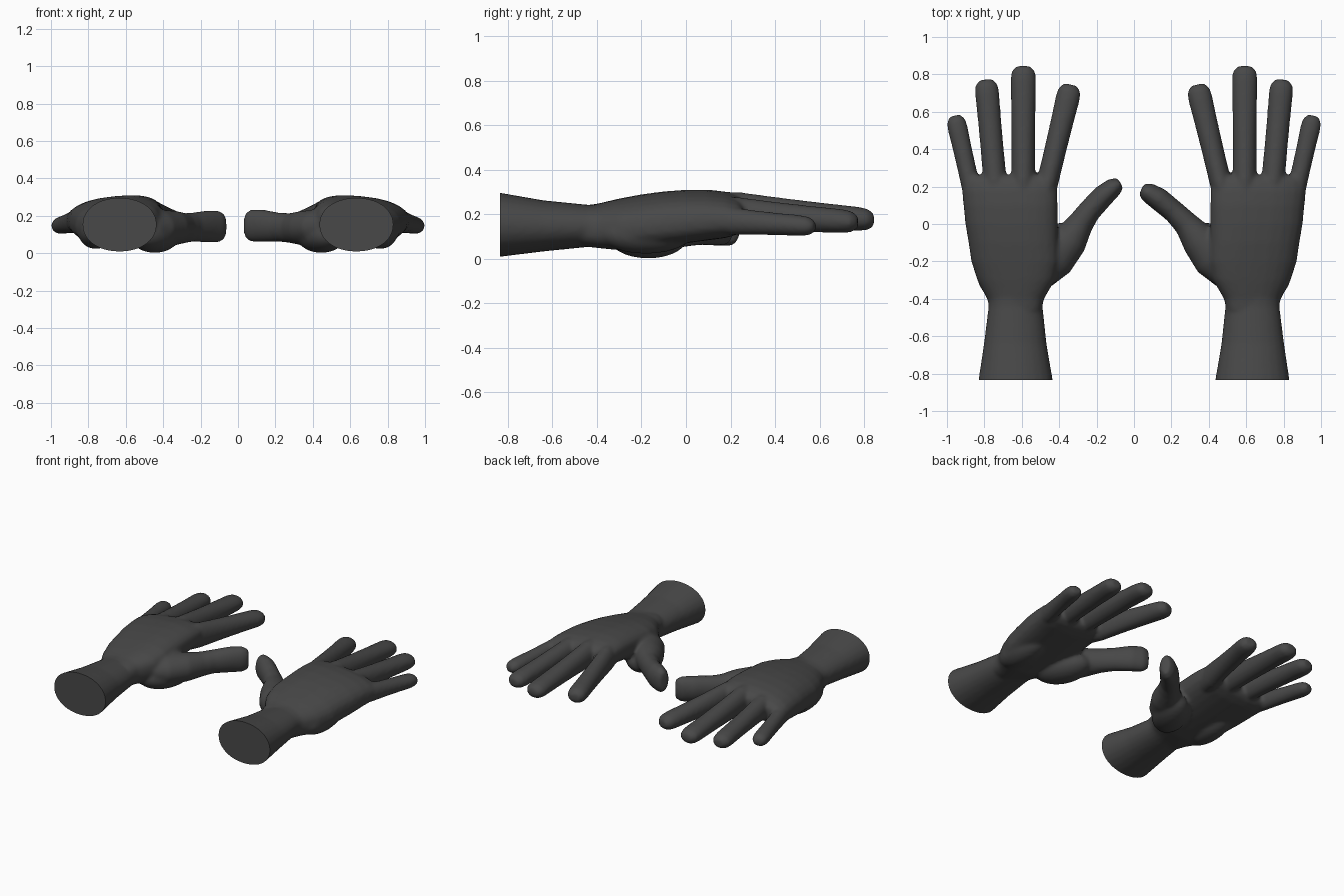
import bpy, bmesh, math
from mathutils import Vector

if "Cube" in bpy.data.objects:
    bpy.data.objects.remove(bpy.data.objects["Cube"])

skin = bpy.data.materials.new("dark_grey")
skin.diffuse_color = (0.065, 0.065, 0.065, 1)
skin.use_nodes = True
skin.node_tree.nodes["Principled BSDF"].inputs["Base Color"].default_value = skin.diffuse_color
SEG = 24


def loft(bm, rings, power=1.0, along_y=False, tilt=0.0):
    """Closed tube through rings (x, y, z, half width, half height)."""
    loops = []
    for i, (x, y, z, w, h) in enumerate(rings):
        a, b = rings[max(i - 1, 0)], rings[min(i + 1, len(rings) - 1)]
        t = Vector((0, 1)) if along_y else Vector((b[0] - a[0], b[1] - a[1])).normalized()
        loop = []
        for k in range(SEG):
            ang = 2 * math.pi * k / SEG
            c, s = math.cos(ang), math.sin(ang)
            u = math.copysign(abs(c) ** power, c) * w
            v = math.copysign(abs(s) ** power, s) * h
            loop.append(bm.verts.new((x + t.y * u, y - t.x * u, z + v + tilt * u)))
        loops.append(loop)
    for p, q in zip(loops, loops[1:]):
        for k in range(SEG):
            n = (k + 1) % SEG
            bm.faces.new((p[k], p[n], q[n], q[k]))
    bm.faces.new(loops[0][::-1])
    bm.faces.new(loops[-1])


def finger(bm, base, tip, w0, w1, h0, h1):
    """Straight tapering finger with a blunt tip."""
    base, tip = Vector(base), Vector(tip)
    length = (tip - base).length
    rings = []
    for t, k in ((-0.3, 0.9), (0, 1), (0.3, 0.97), (0.6, 0.97),
                 (1 - 0.075 / length, 1), (1 - 0.03 / length, 0.93), (1, 0.55)):
        p = base.lerp(tip, t)
        f = min(max(t, 0), 1)
        rings.append((*p, (w0 + (w1 - w0) * f) * k, (h0 + (h1 - h0) * f) * k))
    loft(bm, rings)


def lump(bm, center, scale, turn=0.0):
    """Muscle pad of the palm."""
    ret = bmesh.ops.create_uvsphere(bm, u_segments=24, v_segments=14, radius=1)
    c, s = math.cos(turn), math.sin(turn)
    for v in ret["verts"]:
        x, y, z = (v.co[i] * scale[i] for i in range(3))
        v.co = Vector((c * x - s * y, s * x + c * y, z)) + Vector(center)


def build_hand(name, side, thumb):
    bm = bmesh.new()
    # forearm stub and wrist
    loft(bm, [(0.633, -0.89, 0.153, 0.205, 0.150),
              (0.633, -0.835, 0.153, 0.199, 0.144),
              (0.635, -0.64, 0.148, 0.168, 0.115),
              (0.633, -0.44, 0.148, 0.145, 0.095),
              (0.633, -0.34, 0.150, 0.150, 0.095)], 0.95, True)
    # palm
    loft(bm, [(0.633, -0.46, 0.148, 0.138, 0.090),
              (0.633, -0.40, 0.148, 0.152, 0.097),
              (0.630, -0.30, 0.155, 0.208, 0.112),
              (0.635, -0.20, 0.168, 0.235, 0.117),
              (0.645, -0.10, 0.180, 0.240, 0.118),
              (0.655, 0.00, 0.190, 0.247, 0.115),
              (0.660, 0.10, 0.197, 0.252, 0.108),
              (0.665, 0.18, 0.198, 0.255, 0.098),
              (0.668, 0.235, 0.197, 0.250, 0.080),
              (0.668, 0.26, 0.195, 0.235, 0.055)], 0.8, True, -0.1)
    # thumb and little-finger muscle pads
    lump(bm, (0.445, -0.17, 0.095), (0.115, 0.19, 0.093), 0.45)
    lump(bm, (0.76, -0.18, 0.115), (0.095, 0.21, 0.092))
    # four fingers
    finger(bm, (0.463, 0.22, 0.205), (0.337, 0.745, 0.170), 0.058, 0.066, 0.085, 0.052)
    finger(bm, (0.592, 0.24, 0.215), (0.592, 0.845, 0.175), 0.064, 0.069, 0.085, 0.050)
    finger(bm, (0.743, 0.23, 0.200), (0.792, 0.772, 0.165), 0.063, 0.065, 0.078, 0.050)
    finger(bm, (0.872, 0.20, 0.170), (0.958, 0.580, 0.145), 0.050, 0.055, 0.062, 0.044)
    # thumb, taller than wide
    loft(bm, [(0.50, -0.24, 0.14, 0.11, 0.09),
              (0.43, -0.17, 0.135, 0.125, 0.10)] + thumb)
    for v in bm.verts:
        v.co.x *= side
    bmesh.ops.recalc_face_normals(bm, faces=bm.faces)
    mesh = bpy.data.meshes.new(name)
    bm.to_mesh(mesh)
    bm.free()
    obj = bpy.data.objects.new(name, mesh)
    bpy.context.collection.objects.link(obj)
    bpy.ops.object.select_all(action="DESELECT")
    bpy.context.view_layer.objects.active = obj
    obj.select_set(True)

    # fuse the parts into one soft skin
    remesh = obj.modifiers.new("fuse", "REMESH")
    remesh.mode = "VOXEL"
    remesh.voxel_size = 0.011
    soften = obj.modifiers.new("soften", "SMOOTH")
    soften.factor = 0.5
    soften.iterations = 8
    for m in ("fuse", "soften"):
        bpy.ops.object.modifier_apply(modifier=m)

    # flat cut at the forearm end
    bm = bmesh.new()
    bm.from_mesh(obj.data)
    cut = bmesh.ops.bisect_plane(bm, geom=bm.verts[:] + bm.edges[:] + bm.faces[:],
                                 plane_co=(0, -0.835, 0), plane_no=(0, -1, 0),
                                 clear_outer=True)
    rim = [e for e in cut["geom_cut"] if isinstance(e, bmesh.types.BMEdge)]
    bmesh.ops.holes_fill(bm, edges=rim, sides=0)
    bmesh.ops.recalc_face_normals(bm, faces=bm.faces)
    bm.to_mesh(obj.data)
    bm.free()
    obj.data.materials.clear()
    obj.data.materials.append(skin)
    bpy.ops.object.shade_smooth_by_angle(angle=math.radians(40))


build_hand("right_hand", 1, [(0.345, -0.085, 0.135, 0.095, 0.092),
                             (0.280, 0.000, 0.135, 0.068, 0.080),
                             (0.215, 0.065, 0.140, 0.060, 0.078),
                             (0.130, 0.135, 0.147, 0.061, 0.088),
                             (0.070, 0.172, 0.148, 0.052, 0.086),
                             (0.040, 0.186, 0.148, 0.030, 0.066)])
build_hand("left_hand", -1, [(0.340, -0.085, 0.135, 0.095, 0.092),
                             (0.285, 0.005, 0.135, 0.070, 0.080),
                             (0.240, 0.068, 0.140, 0.062, 0.078),
                             (0.165, 0.150, 0.143, 0.060, 0.086),
                             (0.105, 0.200, 0.143, 0.050, 0.086),
                             (0.073, 0.220, 0.143, 0.030, 0.066)])
